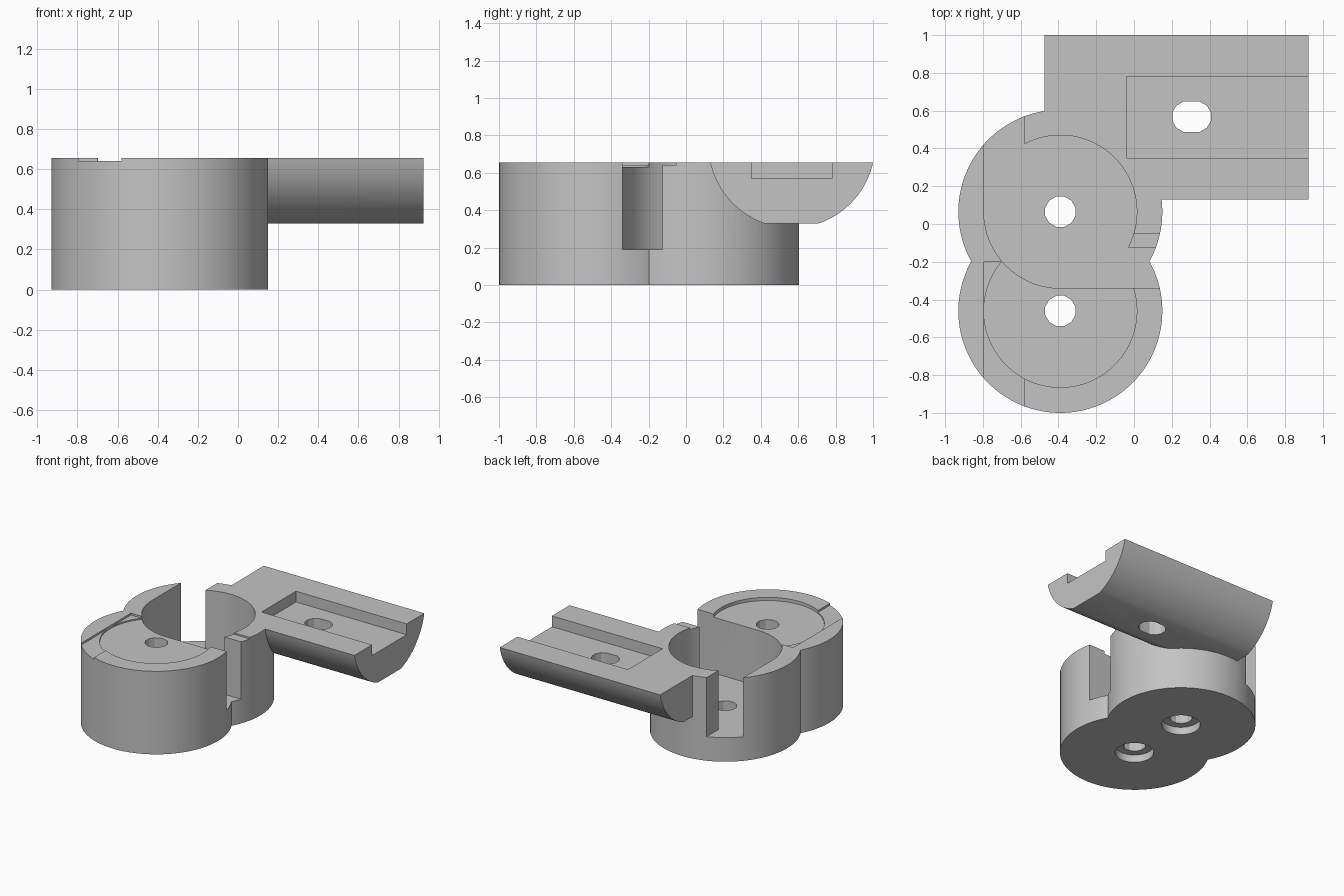
import bpy, bmesh, math

cube = bpy.data.objects.get("Cube")
if cube:
    bpy.data.objects.remove(cube, do_unlink=True)

TOP, FLOOR, OVER = 0.655, 0.19, 0.8
CX, FRONT_Y, BACK_Y = -0.39, -0.46, 0.065
OUTER, BORE = 0.54, 0.405
ARM_Y = 0.565

grey = bpy.data.materials.new("plain_grey")
grey.use_nodes = True
grey.diffuse_color = (0.55, 0.55, 0.55, 1)
grey.node_tree.nodes["Principled BSDF"].inputs["Base Color"].default_value = grey.diffuse_color


def prism(name, points, axis, lo, hi):
    """Extrude a closed profile along x or z."""
    bm = bmesh.new()
    place = (lambda a, b: (lo, a, b)) if axis == "x" else (lambda a, b: (a, b, lo))
    face = bm.faces.new([bm.verts.new(place(*p)) for p in points])
    new = bmesh.ops.extrude_face_region(bm, geom=[face])["geom"]
    shift = (hi - lo, 0, 0) if axis == "x" else (0, 0, hi - lo)
    bmesh.ops.translate(bm, vec=shift, verts=[g for g in new if isinstance(g, bmesh.types.BMVert)])
    bmesh.ops.recalc_face_normals(bm, faces=bm.faces)
    mesh = bpy.data.meshes.new(name)
    bm.to_mesh(mesh)
    bm.free()
    obj = bpy.data.objects.new(name, mesh)
    bpy.context.collection.objects.link(obj)
    mesh.materials.append(grey)
    return obj


def circle(x, y, r, n=96, stretch=0):
    """Circle outline, optionally pulled into a slot along x."""
    pts = []
    for i in range(n):
        a = 2 * math.pi * (i + 0.5) / n
        pts.append((x + r * math.cos(a) + math.copysign(stretch, math.cos(a)), y + r * math.sin(a)))
    return pts


def box(name, x0, x1, y0, y1, z0, z1=OVER):
    return prism(name, [(x0, y0), (x1, y0), (x1, y1), (x0, y1)], "z", z0, z1)


def combine(target, tool, operation):
    tool.hide_render = True
    mod = target.modifiers.new(tool.name, "BOOLEAN")
    mod.operation, mod.object, mod.solver = operation, tool, "EXACT"
    bpy.ops.object.select_all(action="DESELECT")
    target.select_set(True)
    bpy.context.view_layer.objects.active = target
    bpy.ops.object.modifier_apply(modifier=mod.name)
    bpy.data.objects.remove(tool, do_unlink=True)


# Twin round housing
body = prism("twin_cylinder_bracket", circle(CX, FRONT_Y, OUTER), "z", 0, TOP)
combine(body, prism("rear_cylinder", circle(CX, BACK_Y, OUTER), "z", 0, TOP), "UNION")

# Arm with a rounded underside and flat keel
rise, radius = 0.096, 0.4455
start = math.asin(rise / radius)
end = math.acos(0.145 / radius)
arc = []
for i in range(21):
    a = start + (end - start) * i / 20
    arc.append((radius * math.cos(a), TOP + rise - radius * math.sin(a)))
profile = [(ARM_Y + y, z) for y, z in arc] + [(ARM_Y - y, z) for y, z in reversed(arc)]
combine(body, prism("arm", profile, "x", -0.475, 0.925), "UNION")

# Deep rear bore, shallow front recess and the slits and channels in the rims
cutters = [
    prism("bore", circle(CX, BACK_Y, BORE), "z", FLOOR, OVER),
    prism("front_recess", circle(CX, FRONT_Y, BORE), "z", 0.63, OVER),
    box("right_slit", CX, 0.4, -0.339, -0.125, FLOOR),
    box("rear_slit", -0.794, -0.58, BACK_Y, 0.8, FLOOR),
    box("rim_notch", -0.2, 0.4, -0.2, -0.05, 0.643),
    box("front_channel", -0.794, -0.58, -1.2, -0.2, 0.64),
    box("arm_pocket", -0.04, 1.1, 0.35, 0.78, 0.57),
    prism("arm_slot", circle(0.305, ARM_Y + 0.003, 0.083, 12, 0.022), "z", 0.1, OVER),
]
# Through holes with counterbores below
for y in (FRONT_Y, BACK_Y):
    cutters.append(prism("screw_hole", circle(CX, y, 0.083, 12), "z", -0.1, OVER))
    cutters.append(prism("counterbore", circle(CX, y, 0.14, 48), "z", -0.1, 0.06))
for cutter in cutters:
    combine(body, cutter, "DIFFERENCE")

bpy.ops.object.shade_smooth_by_angle(angle=math.radians(25))
